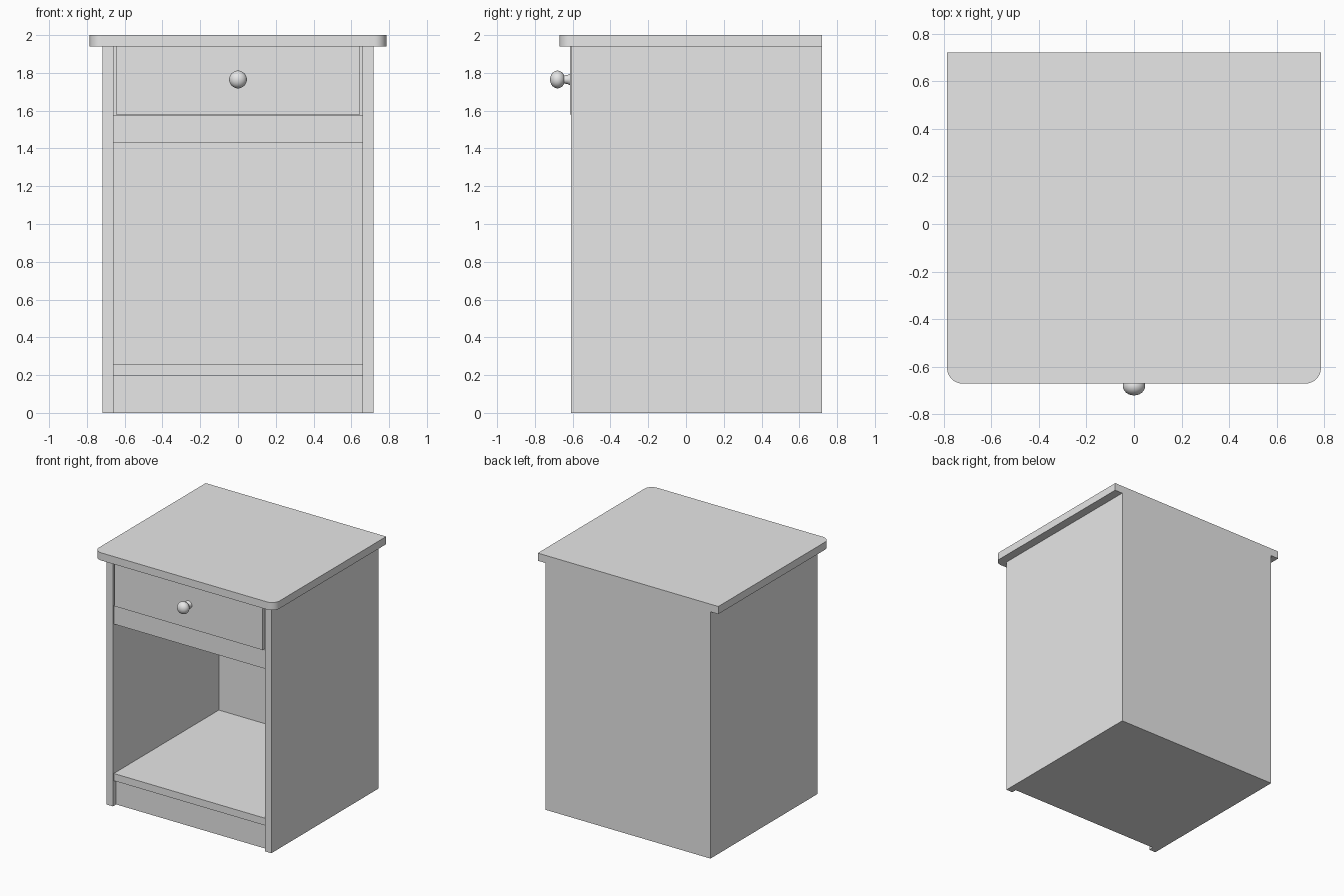
import bpy, bmesh, math

if "Cube" in bpy.data.objects:
    bpy.data.objects.remove(bpy.data.objects["Cube"], do_unlink=True)

GREY = (0.8, 0.8, 0.8, 1)
mat = bpy.data.materials.new("plain_grey")
mat.use_nodes = True
mat.diffuse_color = GREY
mat.node_tree.nodes["Principled BSDF"].inputs["Base Color"].default_value = GREY


def finish(name, bm):
    bmesh.ops.recalc_face_normals(bm, faces=bm.faces)
    mesh = bpy.data.meshes.new(name)
    bm.to_mesh(mesh)
    bm.free()
    mesh.materials.append(mat)
    obj = bpy.data.objects.new(name, mesh)
    bpy.context.collection.objects.link(obj)
    return obj


def board(name, x, y, z, radius=0):
    """Box from ranges; radius rounds the two upright front edges."""
    bm = bmesh.new()
    bmesh.ops.create_cube(bm, size=1)
    for v in bm.verts:
        v.co = [r[0] + (c + 0.5) * (r[1] - r[0]) for c, r in zip(v.co, (x, y, z))]
    if radius:
        edges = [e for e in bm.edges
                 if all(abs(v.co.y - y[0]) < 1e-4 for v in e.verts)
                 and abs(e.verts[0].co.z - e.verts[1].co.z) > 1e-4]
        bmesh.ops.bevel(bm, geom=edges, offset=radius, segments=8,
                        profile=0.5, affect='EDGES')
    return finish(name, bm)


def smooth(obj):
    bpy.ops.object.select_all(action='DESELECT')
    obj.select_set(True)
    bpy.context.view_layer.objects.active = obj
    bpy.ops.object.shade_smooth_by_angle(angle=math.radians(40))


WIDTH, INNER = 0.717, 0.66
FRONT, BACK = -0.61, 0.72
UNDER_TOP = 1.94
BACK_IN = BACK - 0.015

# Carcass
for side, s in (("left", 1), ("right", -1)):
    board(side + "_side_panel", sorted((s * INNER, s * WIDTH)),
          (FRONT, BACK_IN), (0, UNDER_TOP))
board("back_panel", (-WIDTH, WIDTH), (BACK_IN, BACK), (0, UNDER_TOP))
board("plinth", (-INNER, INNER), (-0.57, BACK_IN), (0, 0.198))
board("bottom_shelf", (-INNER, INNER), (-0.6, BACK_IN), (0.198, 0.255))

# Drawer section
board("drawer_rail", (-INNER, INNER), (-0.6, BACK_IN), (1.43, 1.578))
board("drawer_box", (-INNER, INNER), (-0.56, BACK_IN), (1.578, UNDER_TOP))
board("drawer_front", (-0.645, 0.645), (-0.615, -0.56), (1.58, UNDER_TOP))

# Top with rounded front corners
smooth(board("table_top", (-0.785, 0.785), (-0.67, BACK), (UNDER_TOP, 2), 0.065))

# Turned knob: flared neck, then a slightly flattened ball
profile = [(0, -0.61), (0.032, -0.61), (0.029, -0.618), (0.023, -0.63), (0.022, -0.645)]
for i in range(11):
    a = math.radians(150 - 15 * i)
    profile.append((0.047 * math.sin(a), -0.68 - 0.04 * math.cos(a)))
profile = [(max(r, 0), y) for r, y in profile[:5]] + [
    (r, -0.68 + (-0.68 - y) * -1) for r, y in profile[5:]] + [(0, -0.72)]
bm = bmesh.new()
verts = [bm.verts.new((r, y, 0)) for r, y in profile]
edges = [bm.edges.new(pair) for pair in zip(verts, verts[1:])]
bmesh.ops.spin(bm, geom=verts + edges, cent=(0, 0, 0), axis=(0, 1, 0),
               angle=math.tau, steps=32)
bmesh.ops.remove_doubles(bm, verts=bm.verts, dist=1e-5)
bmesh.ops.translate(bm, verts=bm.verts, vec=(0, 0, 1.765))
smooth(finish("drawer_knob", bm))
